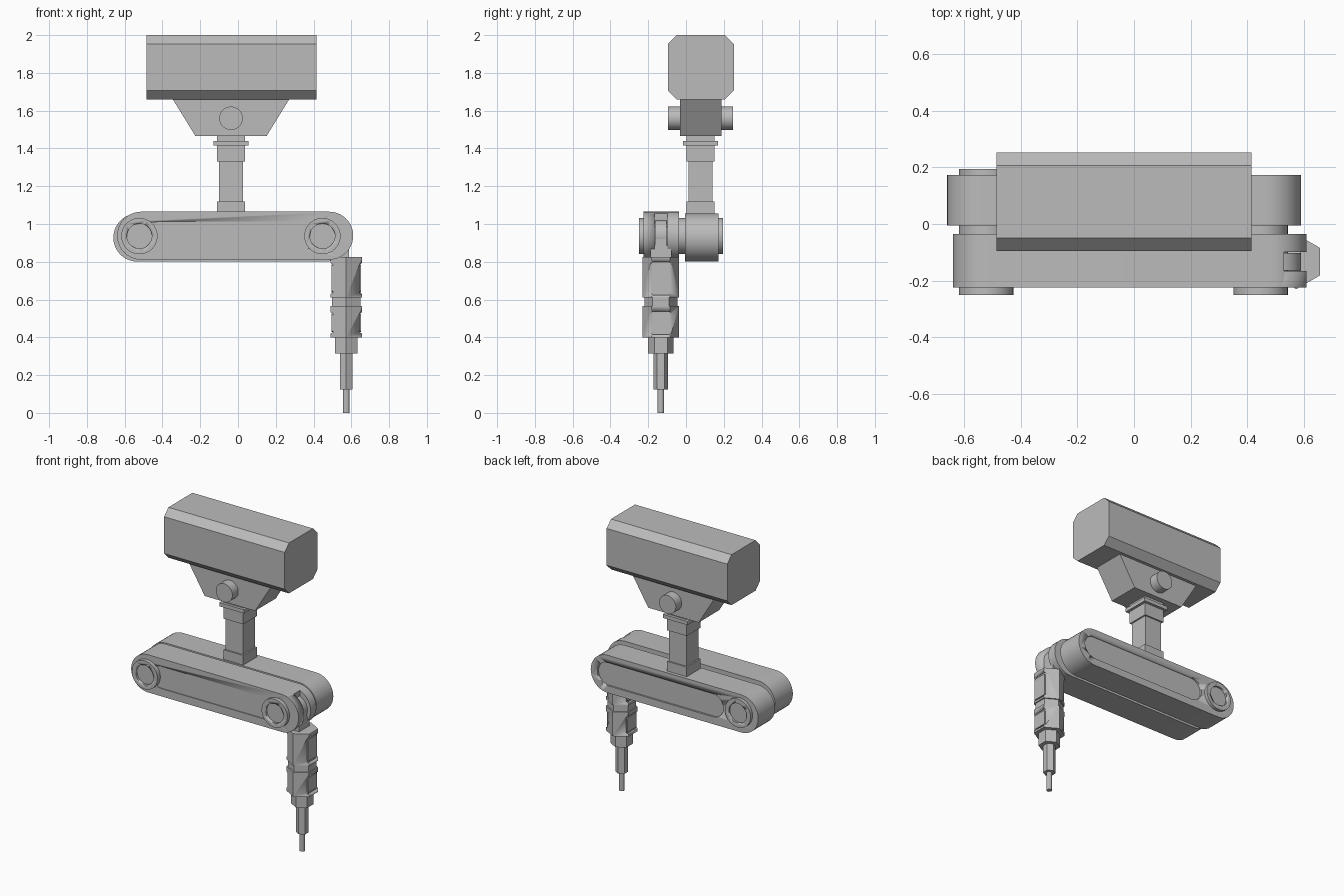
import bpy, math
from mathutils import Vector

cube = bpy.data.objects.get("Cube")
if cube:
    bpy.data.objects.remove(cube, do_unlink=True)

grey = bpy.data.materials.new("plain grey")
grey.use_nodes = True
COLOUR = (0.5, 0.5, 0.5, 1)
grey.diffuse_color = COLOUR
grey.node_tree.nodes["Principled BSDF"].inputs["Base Color"].default_value = COLOUR


def prism(name, outline, axis, lo, hi):
    """Extrude a 2D outline along an axis; the outline uses the other two axes in order."""
    def point(p, d):
        return {"x": (d, p[0], p[1]), "y": (p[0], d, p[1]), "z": (p[0], p[1], d)}[axis]
    n = len(outline)
    verts = [point(p, lo) for p in outline] + [point(p, hi) for p in outline]
    faces = [list(range(n)), list(range(n, 2 * n))]
    faces += [[i, (i + 1) % n, n + (i + 1) % n, n + i] for i in range(n)]
    mesh = bpy.data.meshes.new(name)
    mesh.from_pydata(verts, [], faces)
    mesh.materials.append(grey)
    obj = bpy.data.objects.new(name, mesh)
    bpy.context.collection.objects.link(obj)
    bpy.ops.object.select_all(action="DESELECT")
    bpy.context.view_layer.objects.active = obj
    obj.select_set(True)
    bpy.ops.object.mode_set(mode="EDIT")
    bpy.ops.mesh.select_all(action="SELECT")
    bpy.ops.mesh.normals_make_consistent(inside=False)
    bpy.ops.object.mode_set(mode="OBJECT")
    bpy.ops.object.shade_smooth_by_angle(angle=math.radians(25))
    return obj


def ring(cx, cy, r, n=40, turn=0.0):
    return [(cx + r * math.cos(turn + math.tau * i / n),
             cy + r * math.sin(turn + math.tau * i / n)) for i in range(n)]


def stadium(x0, x1, z, r, n=20):
    right = [(x1 - r + r * math.sin(math.pi * i / n), z - r * math.cos(math.pi * i / n))
             for i in range(n + 1)]
    left = [(x0 + r - r * math.sin(math.pi * i / n), z + r * math.cos(math.pi * i / n))
            for i in range(n + 1)]
    return right + left


def chamfered(a0, a1, b0, b1, c):
    return [(a0 + c, b0), (a1 - c, b0), (a1, b0 + c), (a1, b1 - c),
            (a1 - c, b1), (a0 + c, b1), (a0, b1 - c), (a0, b0 + c)]


def square(cx, cy, half):
    return [(cx - half, cy - half), (cx + half, cy - half),
            (cx + half, cy + half), (cx - half, cy + half)]


def cut(obj, cutter):
    mod = obj.modifiers.new("cut", "BOOLEAN")
    mod.operation = "DIFFERENCE"
    mod.solver = "EXACT"
    mod.object = cutter
    # keep the cut ahead of any smoothing modifier
    obj.modifiers.move(len(obj.modifiers) - 1, 0)
    bpy.ops.object.select_all(action="DESELECT")
    bpy.context.view_layer.objects.active = obj
    obj.select_set(True)
    bpy.ops.object.modifier_apply(modifier=mod.name)
    bpy.data.objects.remove(cutter, do_unlink=True)


# Head housing, bracket and tilt pivot
NX, NY = -0.037, 0.077
prism("head_housing", chamfered(-0.095, 0.253, 1.66, 2.0, 0.046), "x", -0.485, 0.415)
prism("head_bracket", [(NX - 0.308, 1.66), (NX - 0.188, 1.465),
                       (NX + 0.188, 1.465), (NX + 0.308, 1.66)], "y", -0.033, 0.187)
prism("tilt_pivot", ring(NX, 1.56, 0.062), "y", -0.095, 0.25)

# Square neck, from base to top
for part, half, z0, z1 in [("base", 0.074, 1.04, 1.12), ("shaft", 0.064, 1.12, 1.33),
                           ("sleeve", 0.074, 1.33, 1.415), ("collar", 0.092, 1.415, 1.44),
                           ("top", 0.074, 1.44, 1.465)]:
    prism("neck_" + part, square(NX, NY, half), "z", z0, z1)

# Rear arm with a shallow slot in its back
rear = prism("rear_arm", stadium(-0.66, 0.59, 0.928, 0.127), "y", -0.006, 0.173)
cut(rear, prism("slot_cutter", stadium(-0.4, 0.54, 0.928, 0.078), "y", 0.161, 0.2))

# Front arm with a shallow slot and a forked end
front = prism("front_arm", stadium(-0.64, 0.61, 0.938, 0.127), "y", -0.225, -0.036)
cut(front, prism("slot_cutter", stadium(-0.49, 0.42, 0.938, 0.075), "y", -0.25, -0.219))
cut(front, prism("fork_cutter", [(0.53, 0.7), (0.7, 0.7), (0.7, 1.2), (0.53, 1.2)],
                 "y", -0.166, -0.098))

# Joint pins with dished ends
for name, x, back in [("right_joint", -0.522, 0.195), ("left_joint", 0.447, 0.02)]:
    pin = prism(name, ring(x, 0.936, 0.096), "y", -0.25, back)
    cut(pin, prism("dish_cutter", ring(x, 0.936, 0.066), "y", -0.3, -0.236))
    if back > 0.1:
        cut(pin, prism("dish_cutter", ring(x, 0.936, 0.066), "y", 0.183, 0.3))

# Wrist link inside the fork
WX, WY = 0.573, -0.133
prism("wrist_disc", ring(0.505, 0.938, 0.085), "y", WY - 0.031, WY + 0.031)
prism("wrist_link", [(0.505, 0.82), (0.588, 0.82), (0.588, 0.95), (0.505, 0.95)],
      "y", WY - 0.031, WY + 0.031)
prism("wrist_mount", [(WY - 0.055, 0.815), (WY + 0.055, 0.815), (WY + 0.055, 0.87),
                      (WY + 0.031, 0.89), (WY - 0.031, 0.89), (WY - 0.055, 0.87)],
      "x", 0.515, 0.588)


# Hexagonal tool body, stepping down to the tip
def hexagon(r):
    return ring(WX, WY, r, 6, math.pi / 2)


for name, z0, z1 in [("upper_tool_block", 0.61, 0.825), ("lower_tool_block", 0.4, 0.565)]:
    block = prism(name, hexagon(0.097), "z", z0, z1)
    window = chamfered(WY - 0.064, WY + 0.064, z0 + 0.015, z1 - 0.027, 0.02)
    for side in (-1, 1):
        ends = sorted([WX + side * 0.07, WX + side * 0.12])
        cut(block, prism("window_cutter", window, "x", *ends))
        # raised panel in each window
        ends = sorted([WX + side * 0.06, WX + side * 0.077])
        panel = chamfered(WY - 0.048, WY + 0.048, z0 + 0.028, z1 - 0.04, 0.006)
        prism(name + "_panel", panel, "x", *ends)

for name, r, z0, z1 in [("tool_spacer", 0.088, 0.565, 0.61), ("tool_socket", 0.068, 0.315, 0.4),
                        ("tool_shank", 0.039, 0.125, 0.315)]:
    prism(name, hexagon(r), "z", z0, z1)
prism("tool_tip", ring(WX, WY, 0.017, 12), "z", 0, 0.125)
